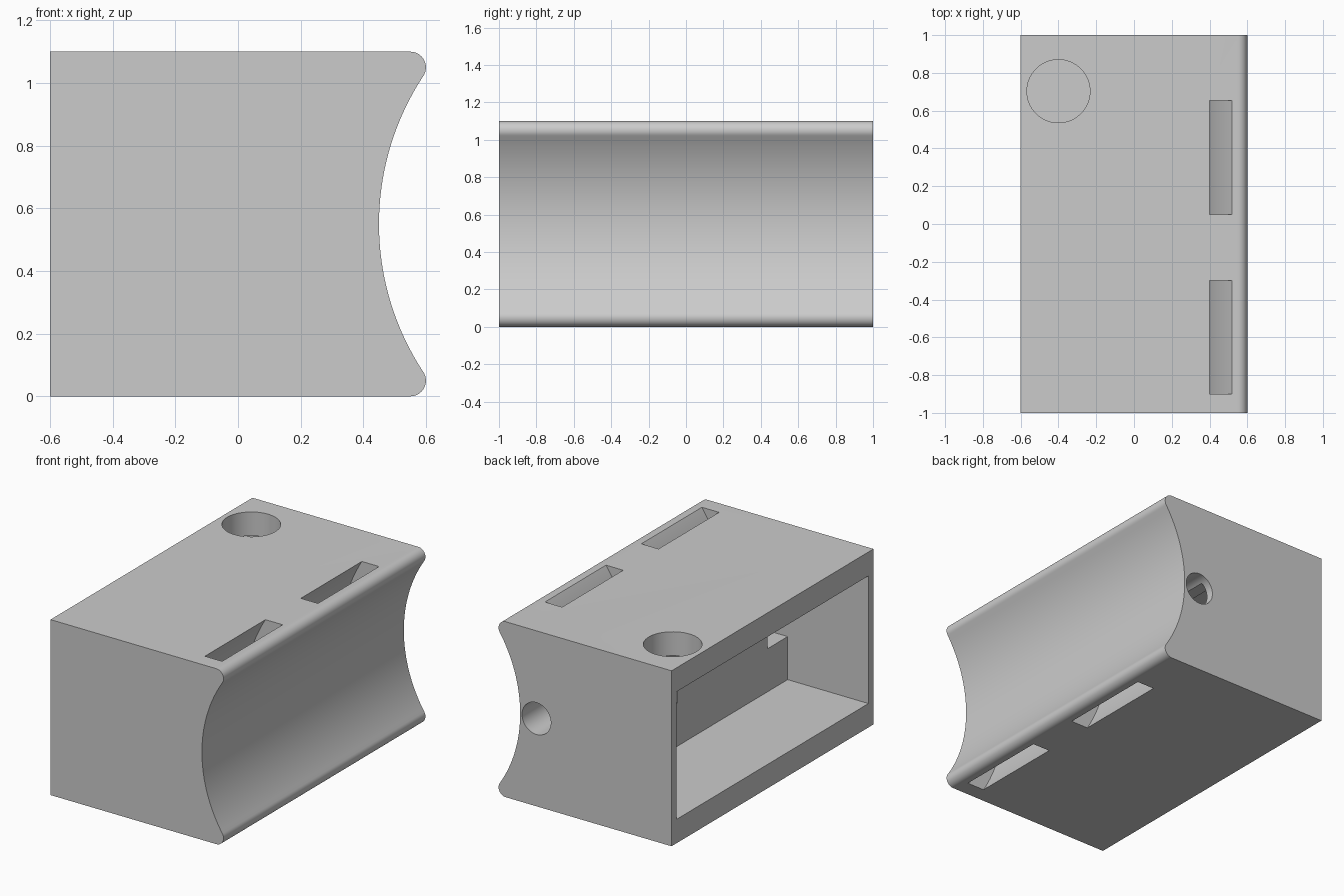
import bpy, bmesh, math
from mathutils import Matrix

if "Cube" in bpy.data.objects:
    bpy.data.objects.remove(bpy.data.objects["Cube"])

grey = bpy.data.materials.new("light_grey")
grey.diffuse_color = (0.6, 0.6, 0.6, 1)
grey.use_nodes = True
grey.node_tree.nodes["Principled BSDF"].inputs["Base Color"].default_value = grey.diffuse_color

MID_Z = 0.55            # height of the saddle axis
AXIS_X, SADDLE_R = 1.309, 0.859
LIP_R = 0.05


def arc(cx, cz, r, a0, a1, n):
    """Points (x, z) along an arc, angles in radians."""
    return [(cx + r * math.cos(a0 + (a1 - a0) * i / n),
             cz + r * math.sin(a0 + (a1 - a0) * i / n)) for i in range(n + 1)]


def finish(bm, name):
    bmesh.ops.recalc_face_normals(bm, faces=bm.faces)
    mesh = bpy.data.meshes.new(name)
    bm.to_mesh(mesh)
    bm.free()
    obj = bpy.data.objects.new(name, mesh)
    bpy.context.collection.objects.link(obj)
    return obj


def extrude_y(name, points, y0, y1):
    bm = bmesh.new()
    face = bm.faces.new([bm.verts.new((x, y0, z)) for x, z in points])
    ext = bmesh.ops.extrude_face_region(bm, geom=[face])
    verts = [v for v in ext["geom"] if isinstance(v, bmesh.types.BMVert)]
    bmesh.ops.translate(bm, verts=verts, vec=(0, y1 - y0, 0))
    return finish(bm, name)


def box(name, x0, x1, y0, y1, z0, z1):
    return extrude_y(name, [(x0, z0), (x1, z0), (x1, z1), (x0, z1)], y0, y1)


def cylinder(name, r, depth, loc, rot=Matrix()):
    bm = bmesh.new()
    bmesh.ops.create_cone(bm, cap_ends=True, segments=64, radius1=r, radius2=r,
                          depth=depth, matrix=Matrix.Translation(loc) @ rot)
    return finish(bm, name)


def cut(target, cutter):
    mod = target.modifiers.new("cut", 'BOOLEAN')
    mod.operation, mod.solver, mod.object = 'DIFFERENCE', 'EXACT', cutter
    bpy.context.view_layer.objects.active = target
    bpy.ops.object.modifier_apply(modifier=mod.name)
    bpy.data.objects.remove(cutter, do_unlink=True)


# Block profile: flat back, rounded lips and a concave saddle
lip_dx = math.sqrt((SADDLE_R + LIP_R) ** 2 - (MID_Z - LIP_R) ** 2)
lip_x = AXIS_X - lip_dx
lip_a = math.atan2(MID_Z - LIP_R, lip_dx)
profile = [(-0.6, 0.0)]
profile += arc(lip_x, LIP_R, LIP_R, -math.pi / 2, lip_a, 14)
profile += arc(AXIS_X, MID_Z, SADDLE_R, math.pi + lip_a, math.pi - lip_a, 48)[1:-1]
profile += arc(lip_x, 1.1 - LIP_R, LIP_R, -lip_a, math.pi / 2, 14)
profile += [(-0.6, 1.1)]
body = extrude_y("saddle_block", profile, -1, 1)

# Open compartment on the flat side
cut(body, box("compartment", -0.8, -0.04, -0.95, 0.95, 0.15, 0.95))

# Recesses in the compartment's inner wall
cut(body, box("front_recess", -0.1, 0.2, -0.95, -0.75, 0.42, 0.68))
cut(body, box("rear_recess", -0.1, 0.2, 0.14, 0.95, 0.42, 0.68))
cut(body, box("cable_recess", 0.1, 0.28, 0.75, 0.95, 0.47, 0.63))

# Curved strap channels running from top to bottom around the saddle
for name, y0, y1 in (("front_strap", -0.9, -0.3), ("rear_strap", 0.05, 0.655)):
    a = 0.72
    ring = arc(AXIS_X, MID_Z, 1.062, math.pi - a, math.pi + a, 48)
    ring += arc(AXIS_X, MID_Z, 0.962, math.pi + a, math.pi - a, 48)
    cut(body, extrude_y(name, ring, y0, y1))

# Round hole through the top wall, and small hole in the rear end
cut(body, cylinder("top_hole", 0.167, 0.6, (-0.4, 0.703, 1.1)))
cut(body, cylinder("rear_hole", 0.1, 0.6, (0.337, 1.02, MID_Z),
                   Matrix.Rotation(math.pi / 2, 4, 'X')))

# Finish: one material, smooth curves with sharp edges kept
body.data.materials.clear()
body.data.materials.append(grey)
for p in body.data.polygons:
    p.material_index = 0
bpy.ops.object.select_all(action='DESELECT')
body.select_set(True)
bpy.context.view_layer.objects.active = body
bpy.ops.object.shade_smooth_by_angle(angle=math.radians(30))
